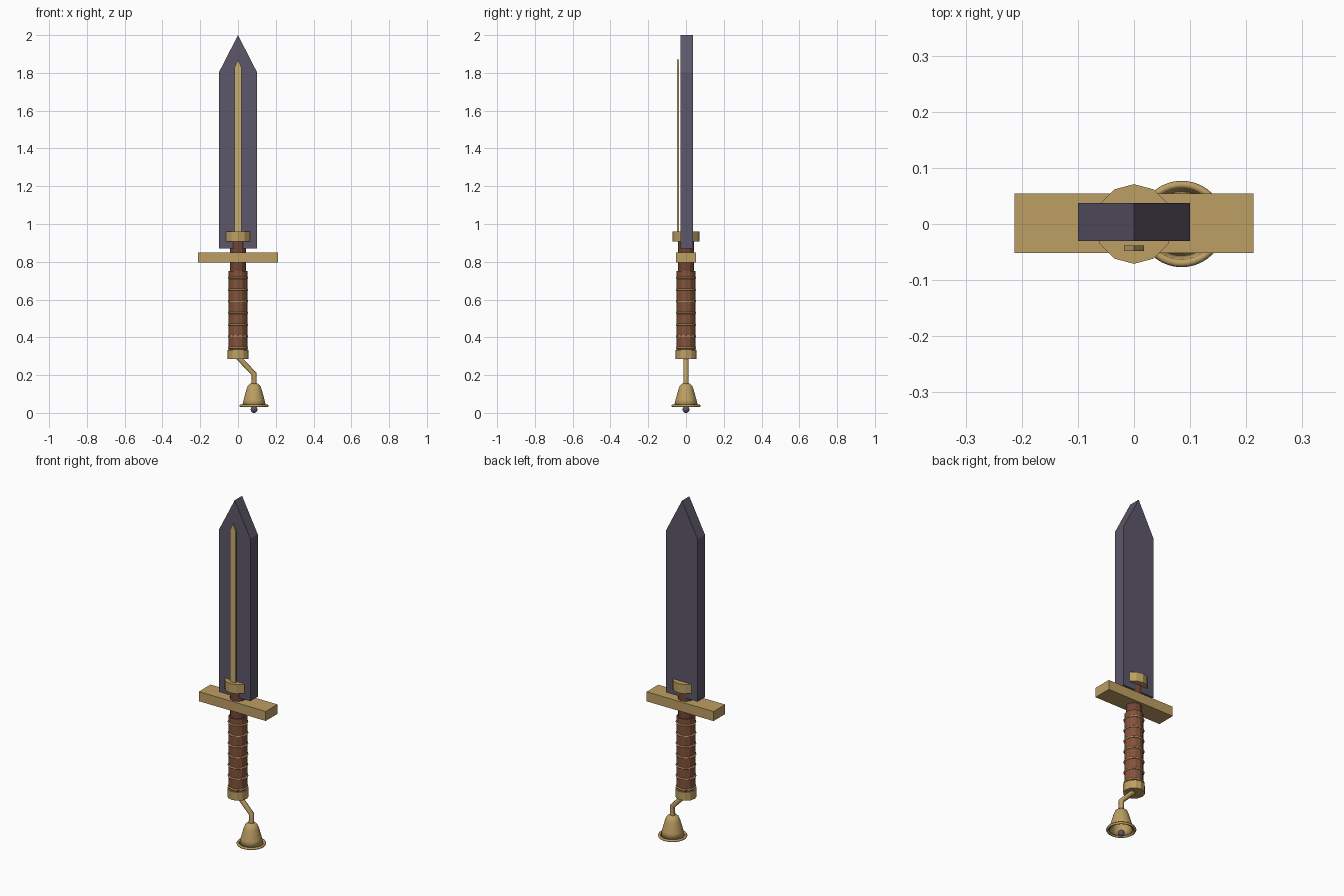
import bpy, bmesh, math
from mathutils import Vector

cube = bpy.data.objects.get("Cube")
if cube:
    bpy.data.objects.remove(cube, do_unlink=True)


def material(name, rgb):
    m = bpy.data.materials.new(name)
    m.use_nodes = True
    m.diffuse_color = (*rgb, 1)
    m.node_tree.nodes["Principled BSDF"].inputs["Base Color"].default_value = (*rgb, 1)
    return m


STEEL = material("dark steel", (0.11, 0.096, 0.143))
GOLD = material("gold", (0.51, 0.345, 0.125))
PALE = material("pale gold", (0.57, 0.42, 0.17))
LEATHER = material("brown leather", (0.23, 0.083, 0.045))
WOOD = material("dark wood", (0.17, 0.06, 0.035))


def finish(bm, name, mat, smooth=False):
    bmesh.ops.recalc_face_normals(bm, faces=bm.faces)
    mesh = bpy.data.meshes.new(name)
    bm.to_mesh(mesh)
    bm.free()
    mesh.materials.append(mat)
    for p in mesh.polygons:
        p.use_smooth = smooth
    ob = bpy.data.objects.new(name, mesh)
    bpy.context.collection.objects.link(ob)
    return ob


def slab(name, outline, y0, y1, mat):
    """Extrude an x-z outline from y0 to y1."""
    bm = bmesh.new()
    face = bm.faces.new([bm.verts.new((x, y0, z)) for x, z in outline])
    ext = bmesh.ops.extrude_face_region(bm, geom=[face])["geom"]
    verts = [v for v in ext if isinstance(v, bmesh.types.BMVert)]
    bmesh.ops.translate(bm, verts=verts, vec=(0, y1 - y0, 0))
    return finish(bm, name, mat)


def pointed(half, low, shoulder, tip):
    return [(-half, low), (half, low), (half, shoulder), (0, tip), (-half, shoulder)]


def prism(name, radius, z0, z1, mat, sides=12):
    bm = bmesh.new()
    bmesh.ops.create_cone(bm, cap_ends=True, segments=sides, radius1=radius,
                          radius2=radius, depth=z1 - z0)
    bmesh.ops.translate(bm, verts=bm.verts, vec=(0, 0, (z0 + z1) / 2))
    return finish(bm, name, mat)


def lathe(name, profile, mat, x=0, steps=32, closed=False):
    """Spin an (r, z) profile around the vertical through x."""
    bm = bmesh.new()
    pts = profile + profile[:1] if closed else profile
    verts = [bm.verts.new((r, 0, z)) for r, z in pts]
    edges = [bm.edges.new(pair) for pair in zip(verts, verts[1:])]
    bmesh.ops.spin(bm, geom=verts + edges, cent=(0, 0, 0), axis=(0, 0, 1),
                   angle=math.tau, steps=steps)
    bmesh.ops.remove_doubles(bm, verts=bm.verts, dist=1e-5)
    bmesh.ops.translate(bm, verts=bm.verts, vec=(x, 0, 0))
    return finish(bm, name, mat, True)


def ring(name, major, minor, z, mat, x=0, steps=32):
    section = [(major + minor * math.cos(a), z + minor * math.sin(a))
               for a in (math.tau * i / 8 for i in range(8))]
    return lathe(name, section, mat, x, steps, closed=True)


# Blade and the thin rib in front of it
slab("blade", pointed(0.1, 0.87, 1.805, 2.0), -0.03, 0.037, STEEL)
slab("blade_rib", pointed(0.018, 0.92, 1.83, 1.87), -0.048, -0.038, PALE)

# Guard, collar, neck, grip and pommel
slab("guard", [(-0.213, 0.795), (0.213, 0.795), (0.213, 0.85), (-0.213, 0.85)],
     -0.052, 0.054, GOLD)
prism("blade_collar", 0.071, 0.907, 0.96, GOLD)
prism("neck", 0.042, 0.74, 0.91, WOOD)
prism("grip", 0.049, 0.33, 0.75, LEATHER)
prism("pommel", 0.056, 0.285, 0.333, GOLD)

# Wire rings round the grip
for i in range(7):
    ring(f"grip_ring_{i + 1}", 0.049, 0.005, 0.344 + i * 0.0617, GOLD, steps=24)

# Bent hanger from the pommel to the bell
BELL_X = 0.085
curve = bpy.data.curves.new("bell_hanger", "CURVE")
curve.dimensions = "3D"
curve.bevel_depth = 0.014
curve.bevel_resolution = 2
curve.use_fill_caps = True
path = [(0, 0, 0.295), (BELL_X, 0, 0.207), (BELL_X, 0, 0.145)]
spline = curve.splines.new("POLY")
spline.points.add(len(path) - 1)
for point, co in zip(spline.points, path):
    point.co = (*co, 1)
curve.materials.append(GOLD)
hanger = bpy.data.objects.new("bell_hanger", curve)
bpy.context.collection.objects.link(hanger)

# Open bell with a thin wall, its lip and clapper
outer = [(0, 0.157), (0.02, 0.155), (0.032, 0.145), (0.04, 0.125),
         (0.047, 0.1), (0.055, 0.07), (0.063, 0.038)]
inner = [(max(r - 0.005, 0), z - 0.005) for r, z in reversed(outer[1:-1])]
lathe("bell", outer + [(0.058, 0.038)] + inner + [(0, 0.15)], GOLD, BELL_X)
ring("bell_lip", 0.07, 0.007, 0.038, GOLD, BELL_X, 40)

bm = bmesh.new()
bmesh.ops.create_uvsphere(bm, u_segments=16, v_segments=10, radius=0.018)
bmesh.ops.translate(bm, verts=bm.verts, vec=Vector((BELL_X, 0, 0.018)))
finish(bm, "clapper", STEEL, True)
